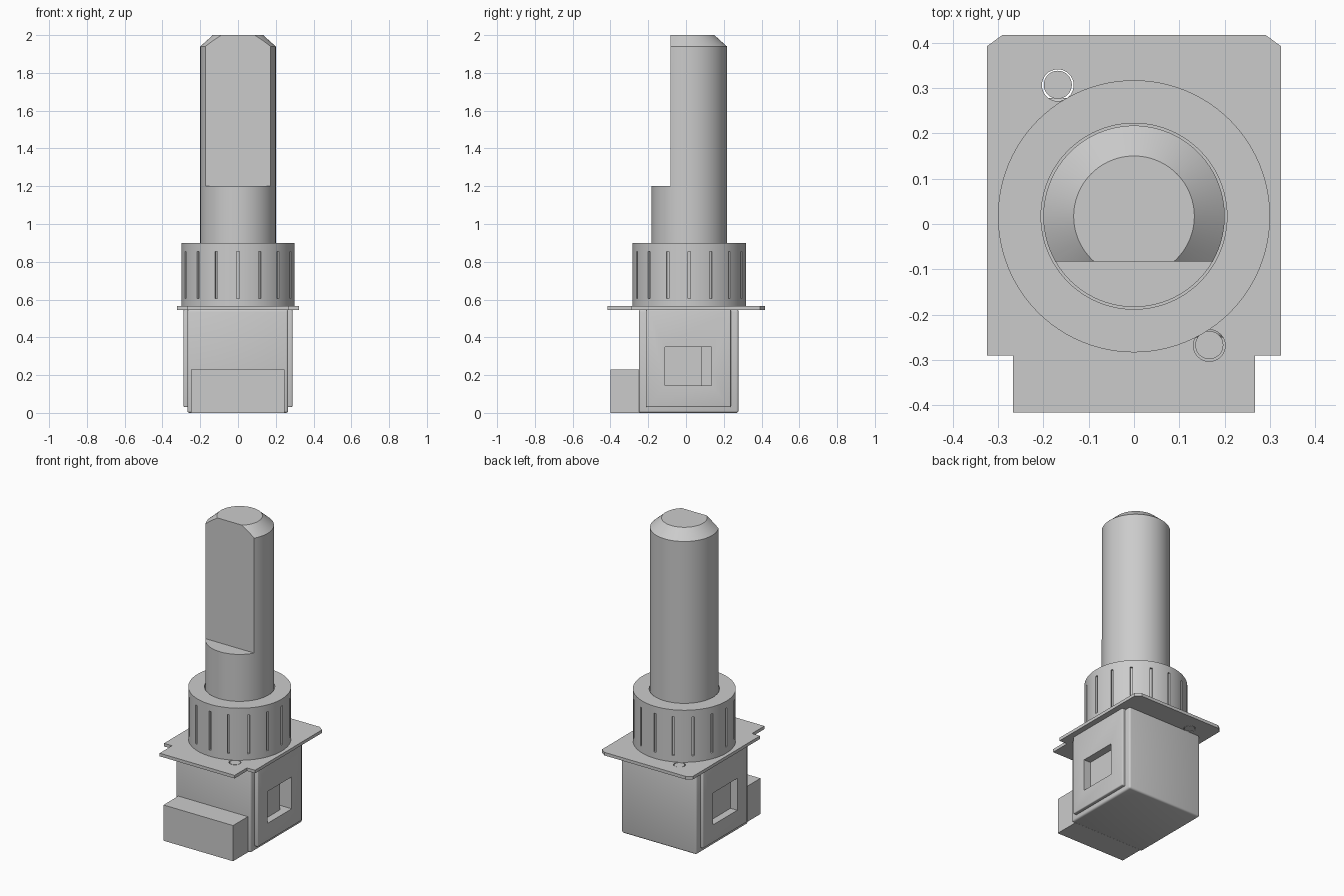
import bpy, bmesh, math
from mathutils import Matrix

if "Cube" in bpy.data.objects:
    bpy.data.objects.remove(bpy.data.objects["Cube"], do_unlink=True)

grey = bpy.data.materials.new("plain grey")
grey.use_nodes = True
colour = (0.6, 0.6, 0.6, 1)
grey.diffuse_color = colour
grey.node_tree.nodes["Principled BSDF"].inputs["Base Color"].default_value = colour

AXIS_Y = 0.017  # shaft centre line


def finish(name, bm):
    bmesh.ops.recalc_face_normals(bm, faces=bm.faces)
    mesh = bpy.data.meshes.new(name)
    bm.to_mesh(mesh)
    bm.free()
    mesh.materials.append(grey)
    ob = bpy.data.objects.new(name, mesh)
    bpy.context.collection.objects.link(ob)
    return ob


def box(name, x, y, z, bevel=0, turn=None):
    bm = bmesh.new()
    bmesh.ops.create_cube(bm, size=1)
    for v in bm.verts:
        for i, (lo, hi) in enumerate((x, y, z)):
            v.co[i] = lo if v.co[i] < 0 else hi
    if bevel:
        bmesh.ops.bevel(bm, geom=bm.edges[:], offset=bevel, segments=3,
                        profile=0.5, affect='EDGES')
    if turn:
        bm.transform(turn)
    return finish(name, bm)


def lathe(name, profile, x, y, steps=96):
    """Revolve a radius/height profile round a vertical axis."""
    bm = bmesh.new()
    verts = [bm.verts.new((r, 0, z)) for r, z in profile]
    edges = [bm.edges.new(p) for p in zip(verts, verts[1:] + verts[:1])]
    bmesh.ops.spin(bm, geom=verts + edges, axis=(0, 0, 1), cent=(0, 0, 0),
                   angle=math.tau, steps=steps)
    bmesh.ops.remove_doubles(bm, verts=bm.verts, dist=1e-5)
    bmesh.ops.translate(bm, verts=bm.verts, vec=(x, y, 0))
    return finish(name, bm)


def rod(name, r, z0, z1, x, y, steps=32):
    return lathe(name, [(0, z0), (r, z0), (r, z1), (0, z1)], x, y, steps)


def activate(ob):
    bpy.ops.object.select_all(action='DESELECT')
    ob.select_set(True)
    bpy.context.view_layer.objects.active = ob


def cut(ob, cutter):
    cutter.hide_render = True
    mod = ob.modifiers.new("cut", 'BOOLEAN')
    mod.operation = 'DIFFERENCE'
    mod.solver = 'EXACT'
    mod.object = cutter
    activate(ob)
    bpy.ops.object.modifier_apply(modifier=mod.name)
    bpy.data.objects.remove(cutter, do_unlink=True)


def smooth(ob):
    activate(ob)
    bpy.ops.object.shade_smooth_by_angle(angle=math.radians(30))


# Shaft with a chamfered tip and a flat on its front
shaft = lathe("shaft", [(0, 0.55), (0.2, 0.55), (0.2, 1.94), (0.133, 2), (0, 2)], 0, AXIS_Y)
cut(shaft, box("flat_cutter", (-0.4, 0.4), (-0.5, -0.083), (1.2, 2.2)))

# Collar with thin upright grooves
collar = lathe("collar", [(0.205, 0.56), (0.3, 0.56), (0.3, 0.9), (0.205, 0.9)], 0, AXIS_Y)
for i in range(16):
    turn = Matrix.Translation((0, AXIS_Y, 0)) @ Matrix.Rotation(i * math.tau / 16, 4, 'Z')
    cut(collar, box("groove_cutter", (-0.007, 0.007), (-0.35, -0.288), (0.605, 0.855), 0, turn))

# Mounting plate: half outline mirrored, with two pin holes
half = [(0.267, -0.416), (0.267, -0.29), (0.324, -0.29), (0.324, 0.392), (0.29, 0.417)]
outline = half + [(-x, y) for x, y in reversed(half)]
bm = bmesh.new()
face = bm.faces.new([bm.verts.new((x, y, 0.545)) for x, y in outline])
grown = bmesh.ops.extrude_face_region(bm, geom=[face])["geom"]
bmesh.ops.translate(bm, vec=(0, 0, 0.02),
                    verts=[g for g in grown if isinstance(g, bmesh.types.BMVert)])
plate = finish("mounting_plate", bm)
pins = []
for name, x, y in (("back_pin", -0.168, 0.306), ("front_pin", 0.166, -0.268)):
    cut(plate, rod("hole_cutter", 0.035, 0.5, 0.6, x, y))
    pins.append(rod(name, 0.031, 0.545, 0.564, x, y + 0.001))

# Housing, side panels with stepped windows, and front connector
body = box("housing", (-0.268, 0.266), (-0.25, 0.278), (0, 0.548), 0.012)
panels = []
for side, name in ((1, "left_panel"), (-1, "right_panel")):
    def span(a, b):
        return tuple(sorted((side * a, side * b)))
    panel = box(name, span(0.25, 0.288), (-0.21, 0.237), (0.03, 0.548), 0.006)
    for part in (panel, body):
        cut(part, box("window_cutter", span(0.24, 0.4), (-0.11, 0.135), (0.145, 0.35)))
        cut(part, box("slot_cutter", span(0.2, 0.4), (0.085, 0.135), (0.145, 0.35)))
    panels.append(panel)
connector = box("connector", (-0.25, 0.245), (-0.4, -0.24), (0, 0.23))

for ob in [shaft, collar, plate, body, connector] + pins + panels:
    smooth(ob)
